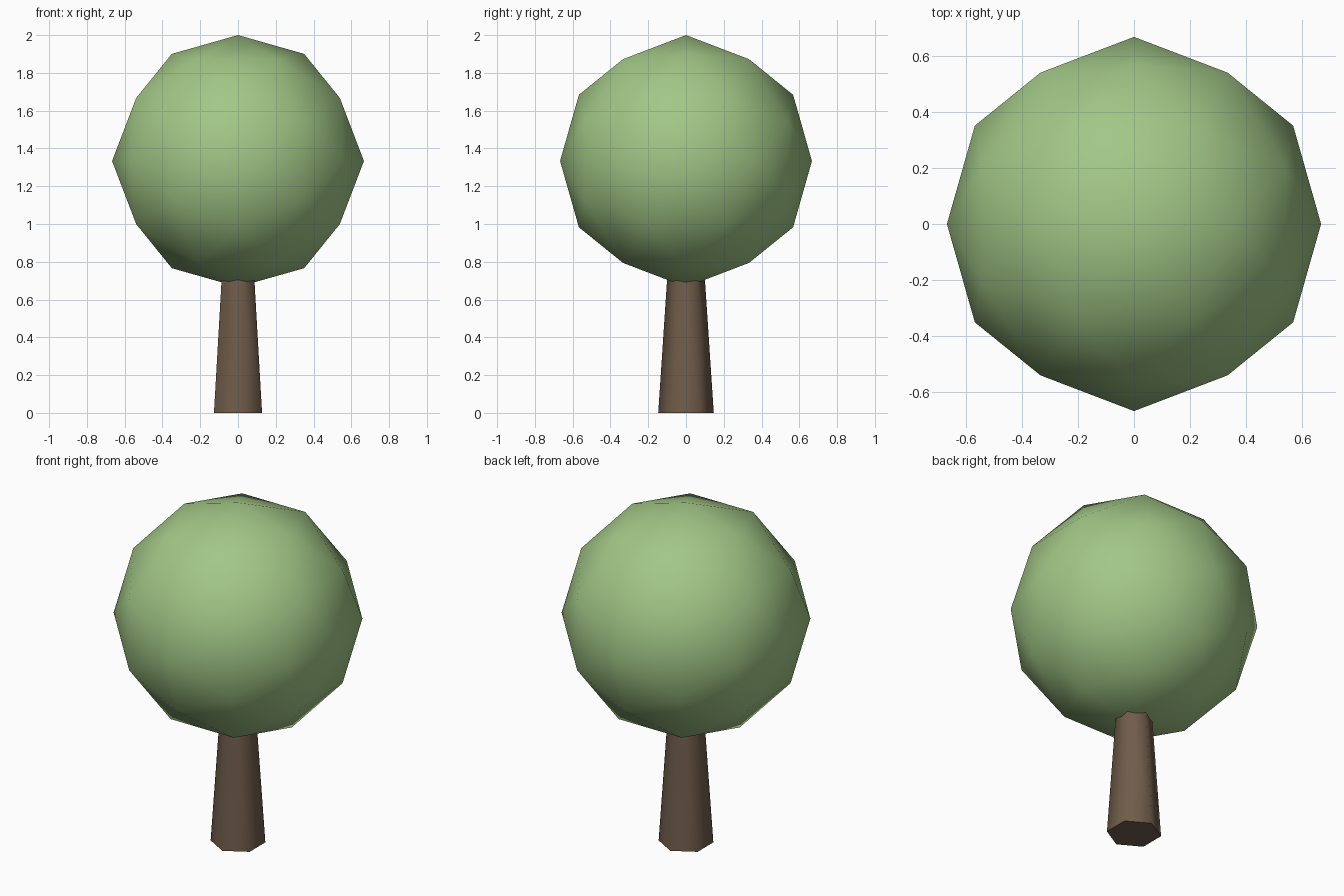
import bpy
from math import radians

cube = bpy.data.objects.get("Cube")
if cube:
    bpy.data.objects.remove(cube, do_unlink=True)


def make_material(name, rgb):
    mat = bpy.data.materials.new(name)
    mat.use_nodes = True
    mat.diffuse_color = (*rgb, 1)
    mat.node_tree.nodes["Principled BSDF"].inputs["Base Color"].default_value = (*rgb, 1)
    return mat


def finish(name, mat, angle):
    obj = bpy.context.object
    obj.name = obj.data.name = name
    obj.data.materials.append(mat)
    bpy.ops.object.transform_apply(location=True, rotation=True, scale=True)
    bpy.ops.object.shade_smooth_by_angle(angle=radians(angle))
    return obj


leaf_green = make_material("leaf green", (0.36, 0.57, 0.24))
bark_brown = make_material("bark brown", (0.16, 0.107, 0.068))

# Trunk: tapered hexagonal post running up into the foliage
HEIGHT = 0.8
bpy.ops.mesh.primitive_cone_add(vertices=6, radius1=0.147, radius2=0.094,
                                depth=HEIGHT, location=(0, 0, HEIGHT / 2))
finish("trunk", bark_brown, 65)

# Foliage: low-poly ball tilted so an edge midpoint points straight up
RADIUS = 2 / 3
bpy.ops.mesh.primitive_ico_sphere_add(subdivisions=2, radius=RADIUS,
                                      location=(0, 0, 2 - RADIUS),
                                      rotation=(0, radians(-31.717), 0))
finish("foliage", leaf_green, 65)
